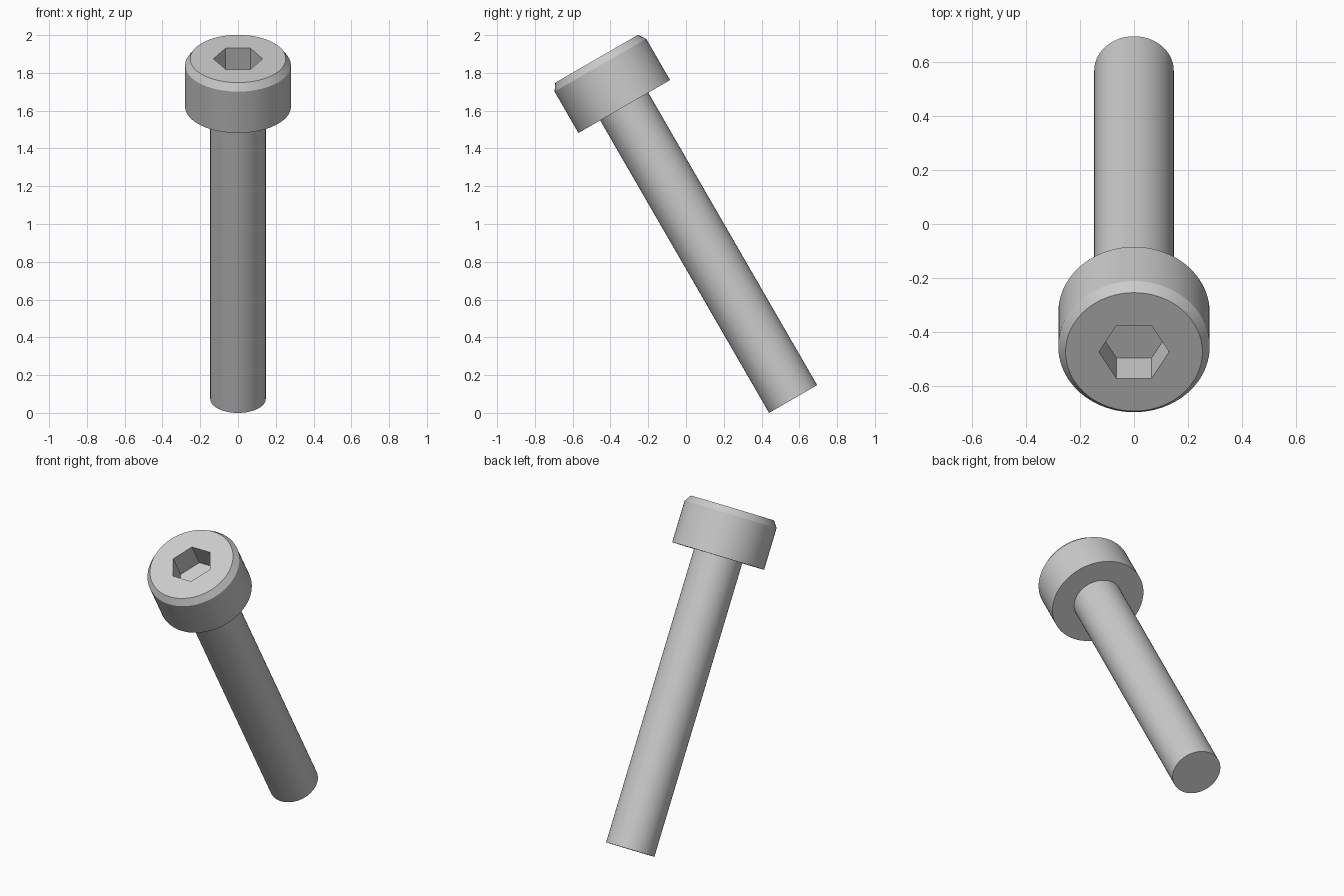
import bpy, bmesh
from math import radians, pi
from mathutils import Matrix, Vector

cube = bpy.data.objects.get("Cube")
if cube:
    bpy.data.objects.remove(cube, do_unlink=True)

SHAFT_R, HEAD_R, RIM_R = 0.147, 0.28, 0.253
HEAD_BASE, CHAMFER, TOP = 1.788, 2.041, 2.08
HEX_R, HEX_DEPTH = 0.13, 0.15

steel = bpy.data.materials.new("steel_grey")
steel.use_nodes = True
steel.diffuse_color = (0.6, 0.6, 0.6, 1)
steel.node_tree.nodes["Principled BSDF"].inputs["Base Color"].default_value = (0.6, 0.6, 0.6, 1)


def make_object(name, bm):
    bmesh.ops.recalc_face_normals(bm, faces=bm.faces)
    mesh = bpy.data.meshes.new(name)
    bm.to_mesh(mesh)
    bm.free()
    mesh.materials.append(steel)
    obj = bpy.data.objects.new(name, mesh)
    bpy.context.collection.objects.link(obj)
    return obj


def lathe(name, profile, segments=80):
    """Stack rings of (radius, height) and close both ends."""
    bm = bmesh.new()
    rings = []
    for r, z in profile:
        ring = [bm.verts.new(Matrix.Rotation(2 * pi * i / segments, 3, 'Z') @ Vector((r, 0, z)))
                for i in range(segments)]
        rings.append(ring)
    for low, high in zip(rings, rings[1:]):
        for i in range(segments):
            j = (i + 1) % segments
            bm.faces.new((low[i], low[j], high[j], high[i]))
    bm.faces.new(rings[0][::-1])
    bm.faces.new(rings[-1])
    return make_object(name, bm)


# Shaft and chamfered cylindrical head in one solid
bolt = lathe("socket_head_bolt", [(SHAFT_R, 0), (SHAFT_R, HEAD_BASE), (HEAD_R, HEAD_BASE),
                                  (HEAD_R, CHAMFER), (RIM_R, TOP)])

# Hexagonal drive socket, corners along x
cutter = lathe("hex_socket_cutter", [(HEX_R, TOP - HEX_DEPTH), (HEX_R, TOP + 0.1)], 6)
cutter.hide_render = True
cut = bolt.modifiers.new("hex_socket", 'BOOLEAN')
cut.operation = 'DIFFERENCE'
cut.solver = 'EXACT'
cut.object = cutter

bpy.ops.object.select_all(action='DESELECT')
bolt.select_set(True)
bpy.context.view_layer.objects.active = bolt
bpy.ops.object.modifier_apply(modifier=cut.name)
bpy.data.objects.remove(cutter, do_unlink=True)

# Smooth round walls, crisp rims and socket
bpy.ops.object.shade_smooth_by_angle(angle=radians(20))

# Lean the head toward the front
bolt.matrix_world = Matrix.Translation((0, 0.567, 0.0735)) @ Matrix.Rotation(radians(30), 4, 'X')
